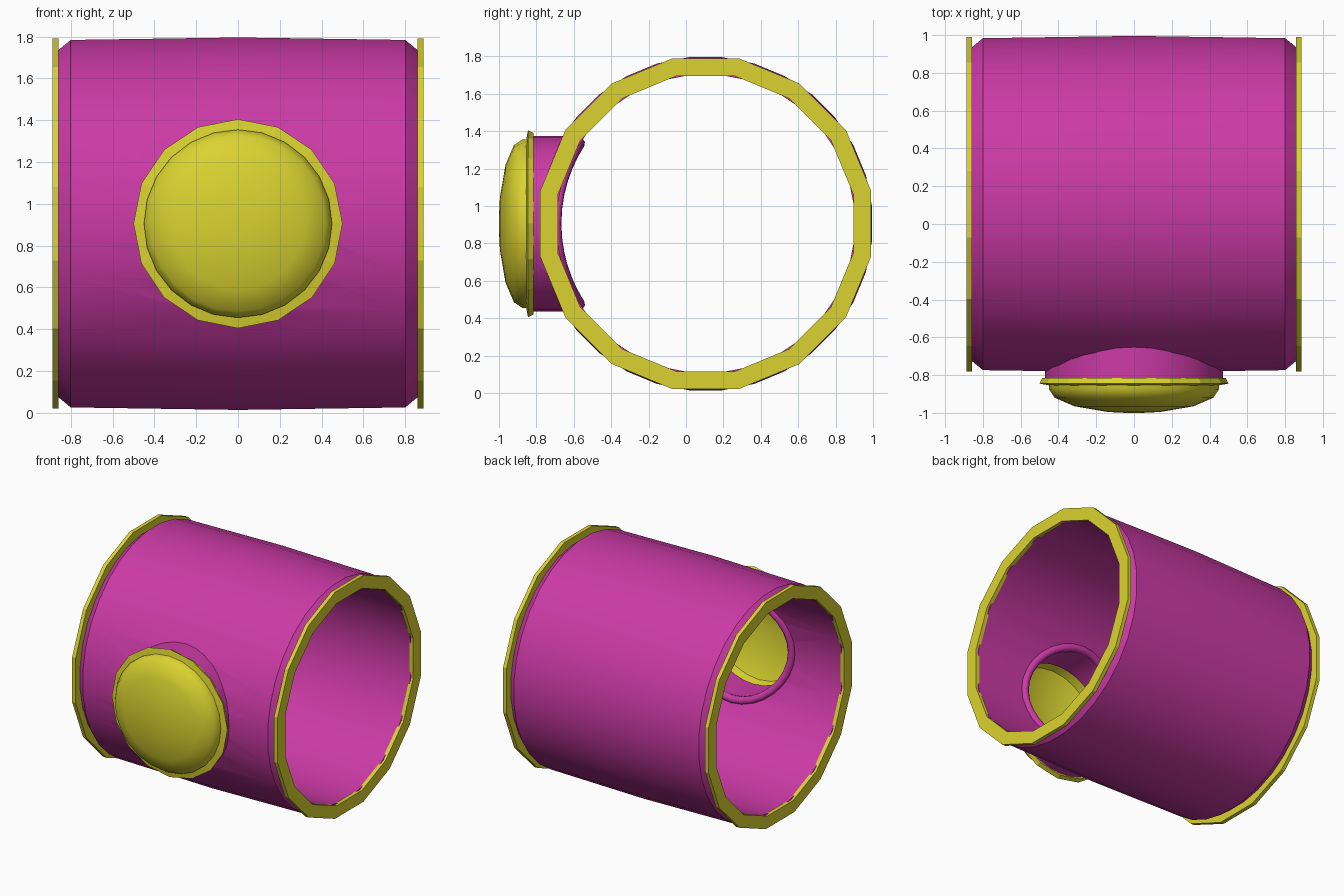
import bpy, bmesh
from math import cos, sin, pi, sqrt, radians

cube = bpy.data.objects.get("Cube")
if cube:
    bpy.data.objects.remove(cube)

CY, CZ = 0.105, 0.905      # axis of the main tube
BORE, PORT = 0.80, 0.41    # inner radii of tube and side port


def material(name, rgb):
    m = bpy.data.materials.new(name)
    m.use_nodes = True
    m.diffuse_color = (*rgb, 1)
    m.node_tree.nodes["Principled BSDF"].inputs["Base Color"].default_value = (*rgb, 1)
    return m


pink = material("magenta", (0.60, 0.042, 0.38))
yellow = material("mustard yellow", (0.70, 0.65, 0.03))


def lathe(name, profile, axis, sides, mat, loop=False, phase=0.0):
    """Revolve (position, radius) points about the tube axis (x) or port axis (y)."""
    bm = bmesh.new()
    rings = []
    for pos, r in profile:
        ring = []
        for i in range(sides):
            a = 2 * pi * (i + phase) / sides
            u, v = r * cos(a), r * sin(a)
            co = (pos, CY + u, CZ + v) if axis == "x" else (u, pos, CZ + v)
            ring.append(bm.verts.new(co))
        rings.append(ring)
    pairs = list(zip(rings, rings[1:]))
    if loop:
        pairs.append((rings[-1], rings[0]))
    for a, b in pairs:
        for i in range(sides):
            j = (i + 1) % sides
            bm.faces.new((a[i], a[j], b[j], b[i]))
    if not loop:
        bm.faces.new(rings[0])
        bm.faces.new(rings[-1])
    bmesh.ops.recalc_face_normals(bm, faces=bm.faces)
    me = bpy.data.meshes.new(name)
    bm.to_mesh(me)
    bm.free()
    ob = bpy.data.objects.new(name, me)
    bpy.context.collection.objects.link(ob)
    me.materials.append(mat)
    return ob


def smooth(ob, angle):
    bpy.ops.object.select_all(action="DESELECT")
    ob.select_set(True)
    bpy.context.view_layer.objects.active = ob
    bpy.ops.object.shade_smooth_by_angle(angle=radians(angle))


def combine(ob, other, operation):
    """Apply a boolean and remove the helper."""
    mod = ob.modifiers.new(operation, "BOOLEAN")
    mod.operation, mod.object, mod.solver = operation, other, "EXACT"
    bpy.context.view_layer.objects.active = ob
    bpy.ops.object.modifier_apply(modifier=mod.name)
    bpy.data.objects.remove(other)


# Main tube with bevelled ends, plus the short side port
body = lathe("tube_body", [(-0.87, 0.825), (-0.80, 0.883), (0, 0.895),
                           (0.80, 0.883), (0.87, 0.825)], "x", 32, pink, phase=0.5)
combine(body, lathe("port_collar", [(-0.83, 0.47), (-0.3, 0.47)], "y", 32, pink), "UNION")
combine(body, lathe("bore_cutter", [(-1.2, BORE), (1.2, BORE)], "x", 32, pink, phase=0.5), "DIFFERENCE")
combine(body, lathe("port_cutter", [(-1.2, PORT), (-0.2, PORT)], "y", 32, pink), "DIFFERENCE")
smooth(body, 30)

# Rolled lip where the port opens into the tube
curve = bpy.data.curves.new("inner_port_lip", "CURVE")
curve.dimensions = "3D"
curve.bevel_depth, curve.bevel_resolution = 0.03, 2
spline = curve.splines.new("POLY")
spline.points.add(31)
spline.use_cyclic_u = True
for i, p in enumerate(spline.points):
    a = 2 * pi * i / 32
    dz = 0.43 * sin(a)
    p.co = (0.43 * cos(a), CY - sqrt(BORE ** 2 - dz ** 2), CZ + dz, 1)
curve.materials.append(pink)
lip = bpy.data.objects.new("inner_port_lip", curve)
bpy.context.collection.objects.link(lip)

# Flat faceted rings on both ends of the tube
for side, name in ((-1, "right_end_ring"), (1, "left_end_ring")):
    lathe(name, [(side * 0.858, 0.902), (side * 0.888, 0.902),
                 (side * 0.888, 0.805), (side * 0.858, 0.805)],
          "x", 16, yellow, loop=True, phase=0.5)

# Faceted rim around the port
lathe("port_rim", [(-0.815, 0.485), (-0.845, 0.50), (-0.855, 0.445), (-0.82, 0.42)],
      "y", 16, yellow, loop=True)

# Domed cap, hollow on the inside: outer crown, down to the edge, back up inside
cap = lathe("domed_cap", [(-1.0, 0.04), (-0.995, 0.14), (-0.965, 0.315), (-0.92, 0.42),
                          (-0.875, 0.45), (-0.83, 0.45), (-0.83, 0.425), (-0.90, 0.405),
                          (-0.95, 0.30), (-0.98, 0.04)], "y", 24, yellow)
smooth(cap, 40)
